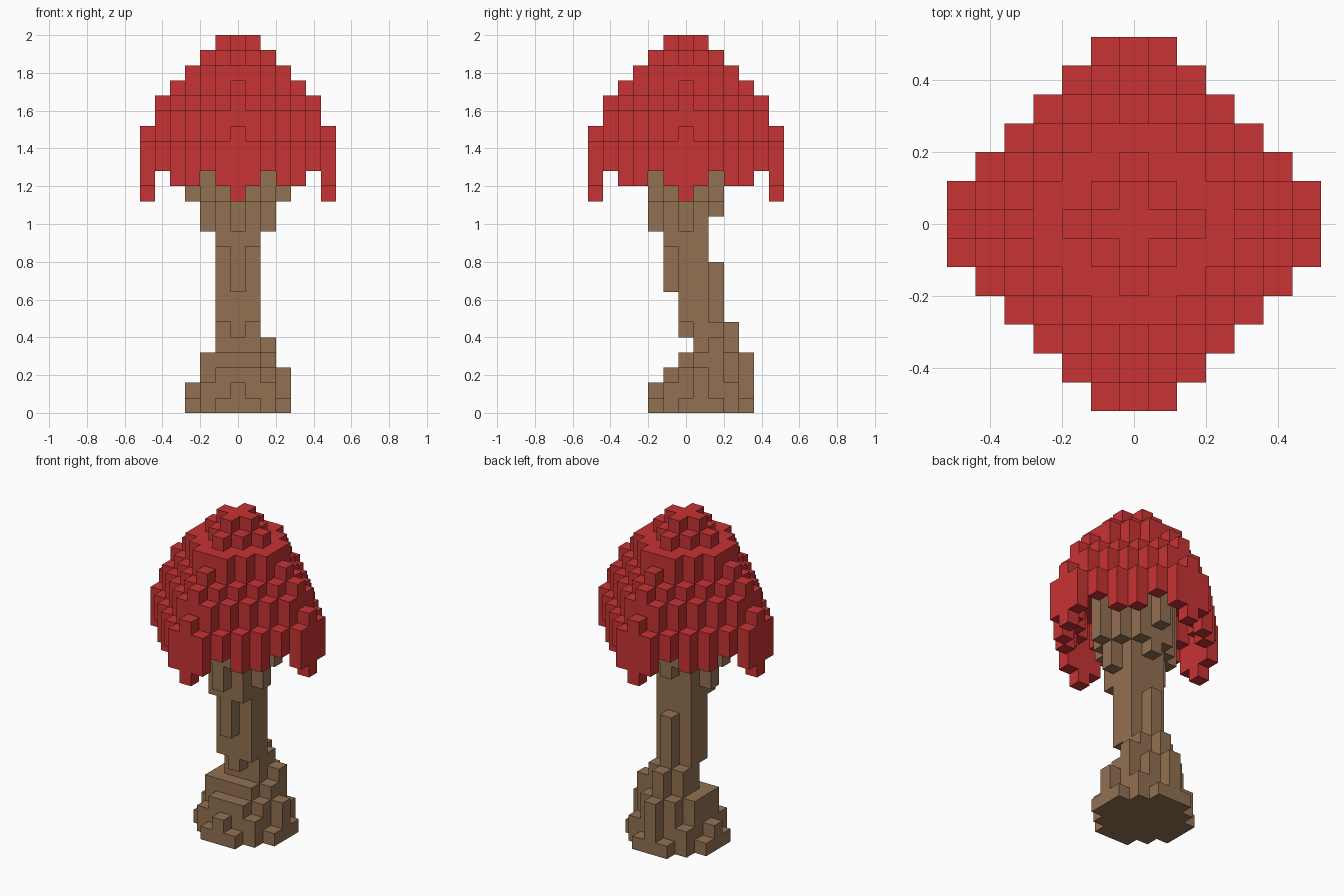
import bpy
import bmesh
from mathutils import Vector

cube = bpy.data.objects.get("Cube")
if cube:
    bpy.data.objects.remove(cube, do_unlink=True)

S = 0.08  # block size


def make_material(name, rgb):
    mat = bpy.data.materials.new(name)
    mat.use_nodes = True
    color = (*rgb, 1.0)
    mat.diffuse_color = color
    bsdf = mat.node_tree.nodes["Principled BSDF"]
    bsdf.inputs["Base Color"].default_value = color
    bsdf.inputs["Roughness"].default_value = 0.9
    return mat


def diamond(k, reach, limit, cx=0, cy=0):
    """Blocks of layer k within a step distance, clipped to a square."""
    span = range(-limit, limit + 1)
    return {(cx + x, cy + y, k) for x in span for y in span
            if abs(x) + abs(y) <= reach}


def build_blocks(name, cells, mat):
    """Skin a set of blocks with their outer faces only."""
    bm = bmesh.new()
    axes = [Vector((1, 0, 0)), Vector((0, 1, 0)), Vector((0, 0, 1))]
    for cell in sorted(cells):
        centre = Vector(cell) + Vector((0, 0, 0.5))
        for i, axis in enumerate(axes):
            u, v = axes[(i + 1) % 3] / 2, axes[(i + 2) % 3] / 2
            for sign in (1, -1):
                n = axis * sign
                if tuple(int(c) for c in Vector(cell) + n) in cells:
                    continue
                mid = centre + n / 2
                ring = [mid - u - v, mid + u - v, mid + u + v, mid - u + v]
                bm.faces.new([bm.verts.new(p * S) for p in ring[::sign]])
    bmesh.ops.remove_doubles(bm, verts=bm.verts[:], dist=S / 100)
    mesh = bpy.data.meshes.new(name)
    bm.to_mesh(mesh)
    bm.free()
    mesh.materials.append(mat)
    obj = bpy.data.objects.new(name, mesh)
    bpy.context.collection.objects.link(obj)


red = make_material("leaf red", (0.58, 0.033, 0.033))
brown = make_material("bark brown", (0.29, 0.165, 0.085))

# Root flare
roots = diamond(0, 4, 3, 0, 1) | diamond(1, 3, 3, 0, 1) | diamond(1, 4, 2, 0, 1)
roots |= diamond(2, 3, 2, 0, 1) | {(0, 4, 2), (3, 1, 2)}
roots |= diamond(3, 2, 2, 0, 2) | diamond(3, 2, 2, 0, 1) - {(0, -1, 3)}
roots |= {(-2, 0, 3)}

# Leaning trunk
trunk = {(x, y, 4) for x in (-1, 0, 1) for y in (1, 2)} | {(0, 3, 4), (2, 2, 4)}
trunk |= diamond(5, 1, 1, 0, 1) | diamond(5, 1, 1, 0, 2)
for k in range(6, 11):
    trunk |= {(x, y, k) for x in (-1, 0, 1) for y in (0, 1)}
    if k < 10:
        trunk.add((0, 2, k))
    if k > 7:
        trunk.add((0, -1, k))
trunk |= diamond(11, 2, 1)

# Branches spreading up inside the canopy
branches = diamond(12, 2, 2) - {(0, 2, 12)}
branches |= diamond(13, 2, 2)
branches |= {c for c in diamond(14, 3, 3) if abs(c[1]) <= 2}
for k in range(15, 19):
    branches |= diamond(k, 3, 3)

# Stepped dome: (layer, reach, limit)
canopy = set()
for k, reach, limit in ((24, 1, 1), (23, 2, 2), (22, 4, 3), (21, 4, 4),
                        (20, 5, 5), (19, 6, 5)):
    canopy |= diamond(k, reach, limit)

# Hollow rim below the dome, with longer hanging strands
for x, y, k in diamond(17, 7, 6):
    far, total = max(abs(x), abs(y)), abs(x) + abs(y)
    if total < 6:
        continue
    low, high = 17, 18
    if total == 7:
        low, high = (16 if far == 5 else 15), 17
    elif far == 6:
        low = 14
    canopy |= {(x, y, j) for j in range(low, high + 1)}

build_blocks("root_flare", roots, brown)
build_blocks("trunk", trunk, brown)
build_blocks("branches", branches, brown)
build_blocks("canopy", canopy, red)
